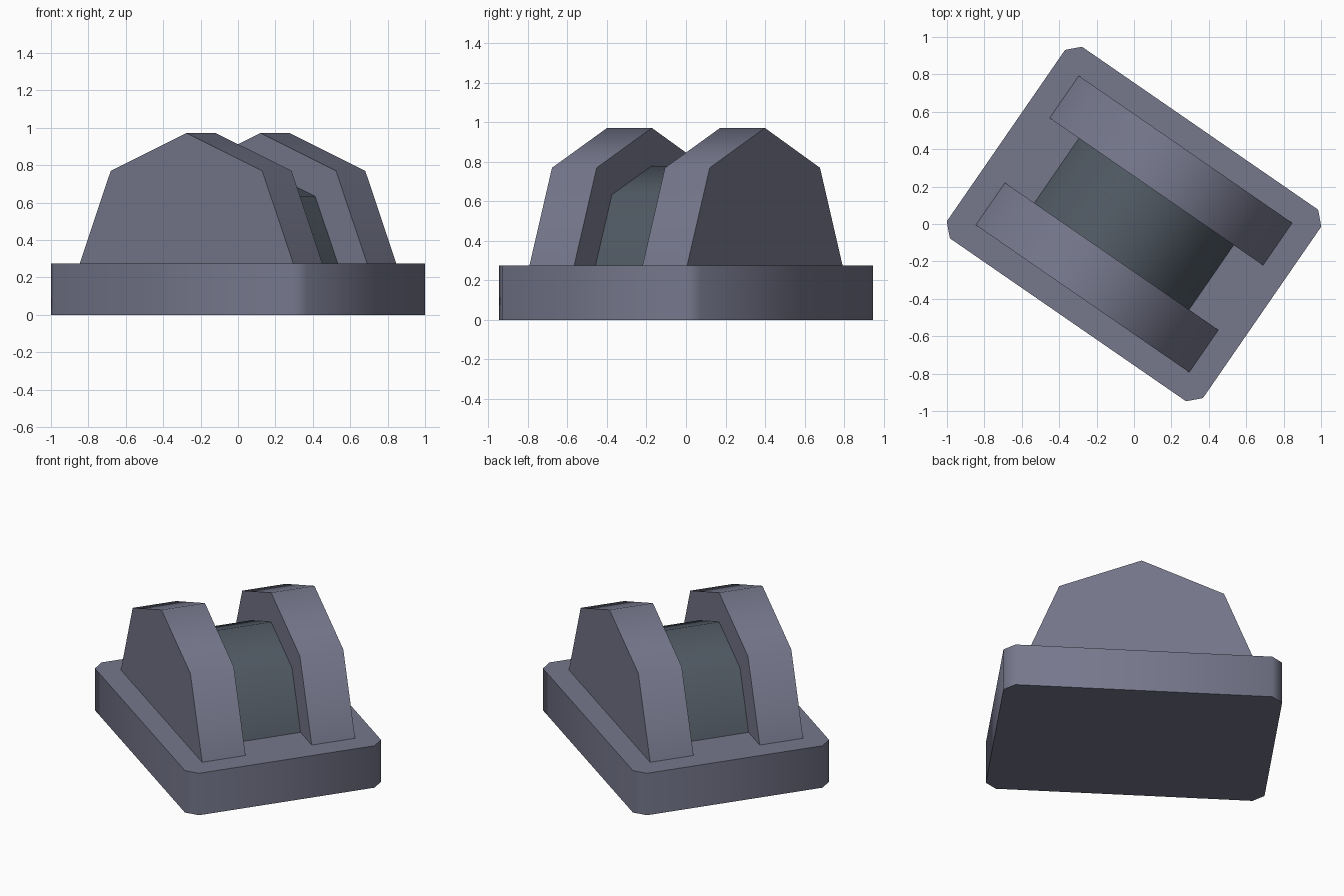
import bpy, bmesh, math
from mathutils import Matrix

if "Cube" in bpy.data.objects:
    bpy.data.objects.remove(bpy.data.objects["Cube"])

TURN = Matrix.Rotation(math.radians(-34.6), 4, 'Z')   # whole model is turned in plan
BASE_TOP = 0.275


def material(name, rgb):
    m = bpy.data.materials.new(name)
    m.diffuse_color = (*rgb, 1)
    m.use_nodes = True
    m.node_tree.nodes["Principled BSDF"].inputs["Base Color"].default_value = m.diffuse_color
    return m


grey = material("slate_grey", (0.18, 0.185, 0.26))
dark = material("dark_blue_grey", (0.08, 0.1, 0.125))


def prism(name, outline, offset, mat):
    """Extrude a planar outline by offset, smooth across the shallow edges only."""
    bm = bmesh.new()
    face = bm.faces.new([bm.verts.new(p) for p in outline])
    ext = bmesh.ops.extrude_face_region(bm, geom=[face])
    bmesh.ops.translate(bm, vec=offset, verts=[g for g in ext["geom"] if isinstance(g, bmesh.types.BMVert)])
    bmesh.ops.recalc_face_normals(bm, faces=bm.faces)
    bm.transform(TURN)
    mesh = bpy.data.meshes.new(name)
    bm.to_mesh(mesh)
    bm.free()
    mesh.materials.append(mat)
    obj = bpy.data.objects.new(name, mesh)
    bpy.context.collection.objects.link(obj)
    bpy.ops.object.select_all(action='DESELECT')
    obj.select_set(True)
    bpy.context.view_layer.objects.active = obj
    bpy.ops.object.shade_smooth_by_angle(angle=math.radians(60))
    return obj


def arch(y, scale=1.0):
    """Five-sided gable profile standing on the base."""
    pts = [(-0.693, 0), (-0.492, 0.495), (0, 0.697), (0.492, 0.495), (0.693, 0)]
    return [(x * scale, y, BASE_TOP + z * scale) for x, z in pts]


# Base slab with clipped corners
L, W, C = 0.832, 0.622, 0.065
corners = [(L, W - C), (L - C, W), (C - L, W), (-L, W - C),
           (-L, C - W), (C - L, -W), (L - C, -W), (L, C - W)]
prism("base_slab", [(x, y, 0) for x, y in corners], (0, 0, BASE_TOP), grey)

# Two side cheeks and the smaller drum between them
for side, y in (("front", -0.485), ("back", 0.21)):
    prism(side + "_cheek", arch(y), (0, 0.275, 0), grey)
prism("middle_drum", arch(-0.21, 0.725), (0, 0.42, 0), dark)
